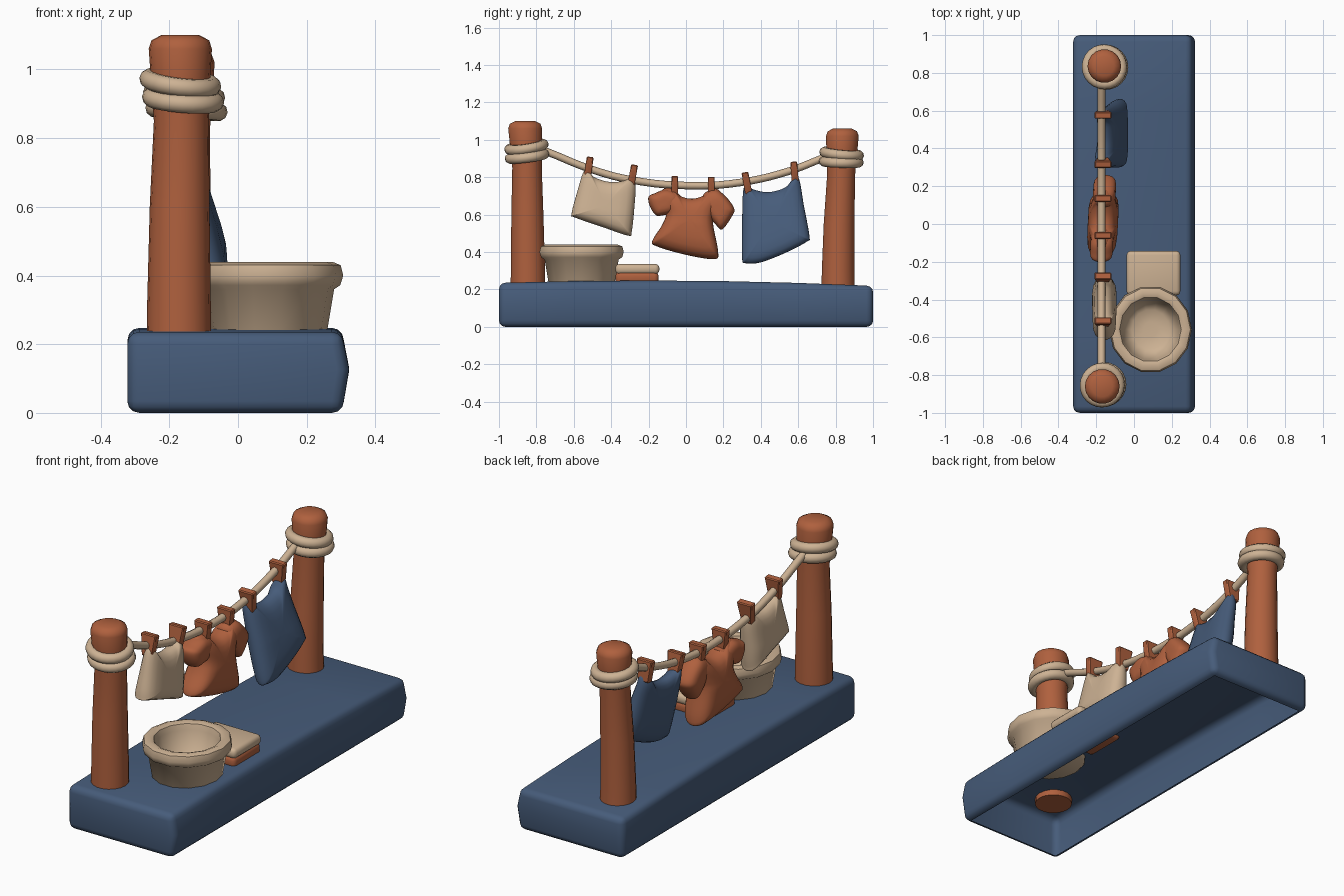
import bpy, bmesh, math
from mathutils import Vector, Matrix

if "Cube" in bpy.data.objects:
    bpy.data.objects.remove(bpy.data.objects["Cube"])


def material(name, rgb):
    m = bpy.data.materials.new(name)
    m.diffuse_color = (*rgb, 1)
    m.use_nodes = True
    m.node_tree.nodes["Principled BSDF"].inputs["Base Color"].default_value = m.diffuse_color
    return m


RUST = material("rust", (0.43, 0.118, 0.048))
BEIGE = material("beige", (0.61, 0.445, 0.295))
BLUE = material("slate_blue", (0.062, 0.107, 0.195))


def finish(obj, mat, angle=50):
    obj.data.materials.clear()
    obj.data.materials.append(mat)
    bpy.ops.object.select_all(action='DESELECT')
    obj.select_set(True)
    bpy.context.view_layer.objects.active = obj
    bpy.ops.object.shade_smooth_by_angle(angle=math.radians(angle))


def from_bmesh(name, bm, mat, angle=50):
    bmesh.ops.recalc_face_normals(bm, faces=bm.faces)
    me = bpy.data.meshes.new(name)
    bm.to_mesh(me)
    bm.free()
    obj = bpy.data.objects.new(name, me)
    bpy.context.collection.objects.link(obj)
    finish(obj, mat, angle)
    return obj


def skin(bm, rings):
    """Bridge consecutive closed rings of equal length."""
    n = len(rings[0])
    for a, b in zip(rings, rings[1:]):
        for i in range(n):
            j = (i + 1) % n
            bm.faces.new((a[i], a[j], b[j], b[i]))


def loft(name, sections, mat, sides, sx=1.0):
    """Round sections (x, y, z, radius) joined along z, capped at both ends."""
    bm = bmesh.new()
    rings = []
    for x, y, z, r in sections:
        rings.append([bm.verts.new((x + sx * r * math.cos(t), y + r * math.sin(t), z))
                      for t in (2 * math.pi * i / sides for i in range(sides))])
    skin(bm, rings)
    bm.faces.new(rings[0])
    bm.faces.new(rings[-1])
    return from_bmesh(name, bm, mat)


def rounded_box(bm, size, centre, bevel, segments=3):
    bmesh.ops.create_cube(bm, size=1, matrix=Matrix.Translation(centre) @ Matrix.Diagonal((*size, 1)))
    bmesh.ops.bevel(bm, geom=bm.edges[:], offset=bevel, segments=segments, profile=0.5, affect='EDGES')


def smooth_loop(pts, steps=5):
    """Closed Catmull-Rom curve through 2D points."""
    out, n = [], len(pts)
    for i in range(n):
        p0, p1, p2, p3 = (Vector(pts[(i + k) % n]) for k in (-1, 0, 1, 2))
        for s in range(steps):
            t = s / steps
            out.append(0.5 * (2 * p1 + (p2 - p0) * t + (2 * p0 - 5 * p1 + 4 * p2 - p3) * t * t
                              + (3 * p1 - p0 - 3 * p2 + p3) * t ** 3))
    return out


def cloth(name, pts, centre, mat, mid, half):
    """Puffy cloth: yz outline inflated along x; mid and half are functions of (y, z)."""
    bm = bmesh.new()
    loop, c = smooth_loop(pts), Vector(centre)
    scales = (0.2, 0.45, 0.7, 0.86, 0.95, 0.99)

    def ring(s, side):
        h = math.sqrt(1 - s ** 5)
        vs = []
        for p in loop:
            y, z = c + (p - c) * s
            vs.append(bm.verts.new((mid(y, z) + side * h * half(y, z), y, z)))
        return vs
    rings = [ring(s, 1) for s in scales] + [ring(1, 0)] + [ring(s, -1) for s in reversed(scales)]
    skin(bm, rings)
    for r, side in ((rings[0], 1), (rings[-1], -1)):
        tip = bm.verts.new((mid(*c) + side * half(*c), c.x, c.y))
        for i in range(len(r)):
            bm.faces.new((r[i], r[(i + 1) % len(r)], tip))
    return from_bmesh(name, bm, mat, 70)


# base: softly bowed shell, open underneath
bm = bmesh.new()
rounded_box(bm, (0.63, 2.0, 0.24), (-0.007, 0, 0.12), 0.035)
bmesh.ops.delete(bm, geom=[f for f in bm.faces if f.normal.z < -0.99], context='FACES')
for co, no in [((0, y, 0), (0, 1, 0)) for y in (-0.6, -0.2, 0.2, 0.6)] + [((0, 0, 0.13), (0, 0, 1))]:
    bmesh.ops.bisect_plane(bm, geom=bm.verts[:] + bm.edges[:] + bm.faces[:], plane_co=co, plane_no=no)
for v in bm.verts:
    top = 0.247 - 0.02 * v.co.y ** 2 - 0.008 * v.co.y
    v.co.z *= top / 0.24
    if v.co.x > 0.2 and 0.1 < v.co.z < 0.16:
        v.co.x += 0.015
from_bmesh("base", bm, BLUE)

# posts: slightly crooked, flared foot and rounded top
loft("front_post", [(-0.172, -0.845, 0.21, 0.094), (-0.172, -0.845, 0.30, 0.093),
                    (-0.170, -0.848, 0.6, 0.087), (-0.165, -0.85, 0.85, 0.080),
                    (-0.167, -0.855, 0.96, 0.086), (-0.168, -0.86, 1.06, 0.092),
                    (-0.168, -0.86, 1.085, 0.084), (-0.168, -0.86, 1.1, 0.055)], RUST, 18)
loft("back_post", [(-0.165, 0.813, 0.21, 0.09), (-0.165, 0.813, 0.30, 0.088),
                   (-0.162, 0.818, 0.55, 0.083), (-0.158, 0.83, 0.82, 0.076),
                   (-0.157, 0.833, 0.93, 0.083), (-0.157, 0.836, 1.02, 0.089),
                   (-0.157, 0.836, 1.045, 0.08), (-0.157, 0.836, 1.06, 0.052)], RUST, 18)

# rope wraps, two on each post
for name, loc, rot in (("front_wrap_upper", (-0.168, -0.853, 0.962), (0.15, 0.12, 0)),
                       ("front_wrap_lower", (-0.160, -0.850, 0.912), (0.13, 0.08, 0)),
                       ("back_wrap_upper", (-0.157, 0.832, 0.926), (-0.10, 0.08, 0)),
                       ("back_wrap_lower", (-0.150, 0.830, 0.882), (-0.03, 0.06, 0))):
    bpy.ops.mesh.primitive_torus_add(major_radius=0.093, minor_radius=0.027, major_segments=24,
                                     minor_segments=10, location=loc, rotation=rot)
    bpy.context.object.name = name
    finish(bpy.context.object, BEIGE)

# sagging line between the posts
line = [(-0.84, 0.97), (-0.74, 0.935), (-0.52, 0.847), (-0.30, 0.787), (0.02, 0.755),
        (0.29, 0.772), (0.555, 0.834), (0.726, 0.90), (0.82, 0.935)]
cu = bpy.data.curves.new("rope_line", 'CURVE')
cu.dimensions, cu.bevel_depth, cu.bevel_resolution, cu.resolution_u = '3D', 0.02, 2, 5
sp = cu.splines.new('BEZIER')
sp.bezier_points.add(len(line) - 1)
for bp, (y, z) in zip(sp.bezier_points, line):
    bp.co = (-0.172, y, z)
    bp.handle_left_type = bp.handle_right_type = 'AUTO'
rope = bpy.data.objects.new("rope_line", cu)
bpy.context.collection.objects.link(rope)
bpy.ops.object.select_all(action='DESELECT')
rope.select_set(True)
bpy.context.view_layer.objects.active = rope
bpy.ops.object.convert(target='MESH')
finish(bpy.context.object, BEIGE)

# clothes pegs: wedges wider at the top
pegs = [(-0.52, 0.852, -0.14), (-0.285, 0.81, -0.18), (-0.06, 0.748, 0.0),
        (0.135, 0.745, 0.0), (0.325, 0.77, 0.18), (0.58, 0.826, 0.08)]
for i, (y, z, tilt) in enumerate(pegs):
    bm = bmesh.new()
    rounded_box(bm, (0.09, 0.037, 0.115), (0, 0, 0), 0.005, 1)
    for v in bm.verts:
        if v.co.z < 0:
            v.co.x *= 0.68
    bm.transform(Matrix.Translation((-0.165, y, z)) @ Matrix.Rotation(tilt, 4, 'X'))
    from_bmesh(f"peg_{i + 1}", bm, RUST, 30)

# hanging towels
cloth("beige_towel", [(-0.55, 0.825), (-0.525, 0.84), (-0.49, 0.80), (-0.41, 0.775), (-0.335, 0.78),
                      (-0.295, 0.795), (-0.27, 0.76), (-0.275, 0.65), (-0.29, 0.51), (-0.31, 0.488),
                      (-0.45, 0.535), (-0.595, 0.585), (-0.612, 0.605), (-0.585, 0.71)],
      (-0.43, 0.65), BEIGE, lambda y, z: -0.157, lambda y, z: 0.065 - 0.10 * max(0, z - 0.6))
cloth("blue_towel", [(0.305, 0.72), (0.322, 0.755), (0.36, 0.735), (0.44, 0.72), (0.53, 0.745),
                     (0.575, 0.795), (0.605, 0.79), (0.63, 0.65), (0.66, 0.485), (0.645, 0.455),
                     (0.53, 0.395), (0.40, 0.345), (0.32, 0.34), (0.30, 0.365), (0.30, 0.55)],
      (0.46, 0.56), BLUE, lambda y, z: -0.165 + 0.25 * max(0, 0.75 - z) + 0.09 * (y - 0.46),
      lambda y, z: 0.058 - 0.06 * max(0, z - 0.55))

# shirt body and sleeves
shirt_mid = lambda y, z: -0.165 + 0.05 * y
cloth("shirt_body", [(-0.13, 0.725), (-0.075, 0.74), (-0.03, 0.70), (0.035, 0.685), (0.10, 0.705),
                     (0.145, 0.74), (0.185, 0.715), (0.155, 0.62), (0.145, 0.55), (0.172, 0.40),
                     (0.15, 0.362), (0.0, 0.385), (-0.155, 0.43), (-0.18, 0.46), (-0.125, 0.55),
                     (-0.105, 0.62)], (0.02, 0.57), RUST, shirt_mid,
      lambda y, z: 0.08 - 0.14 * max(0, z - 0.55))
cloth("shirt_sleeve_right", [(0.09, 0.70), (0.15, 0.735), (0.205, 0.705), (0.257, 0.635), (0.245, 0.59),
                             (0.195, 0.522), (0.165, 0.54), (0.12, 0.60)],
      (0.17, 0.63), RUST, shirt_mid, lambda y, z: 0.06)
cloth("shirt_sleeve_left", [(-0.03, 0.70), (-0.10, 0.735), (-0.165, 0.715), (-0.20, 0.695),
                            (-0.195, 0.65), (-0.165, 0.60), (-0.13, 0.595), (-0.06, 0.62)],
      (-0.12, 0.665), RUST, shirt_mid, lambda y, z: 0.06)

# wash basket with rolled rim
basket = [(0.17, 0.228), (0.182, 0.24), (0.203, 0.36), (0.222, 0.372), (0.231, 0.40), (0.223, 0.43),
          (0.198, 0.44), (0.172, 0.43), (0.162, 0.40), (0.142, 0.30), (0.105, 0.275), (0.04, 0.27)]
loft("basket", [(0.087, -0.558, z, r) for r, z in basket], BEIGE, 14, 0.95)

# folded laundry beside the basket
for name, size, centre, mat in (("folded_cloth_lower", (0.28, 0.23, 0.065), (0.103, -0.262, 0.262), RUST),
                                ("folded_cloth_upper", (0.285, 0.235, 0.055), (0.103, -0.26, 0.309), BEIGE)):
    bm = bmesh.new()
    rounded_box(bm, size, centre, 0.022)
    from_bmesh(name, bm, mat)
